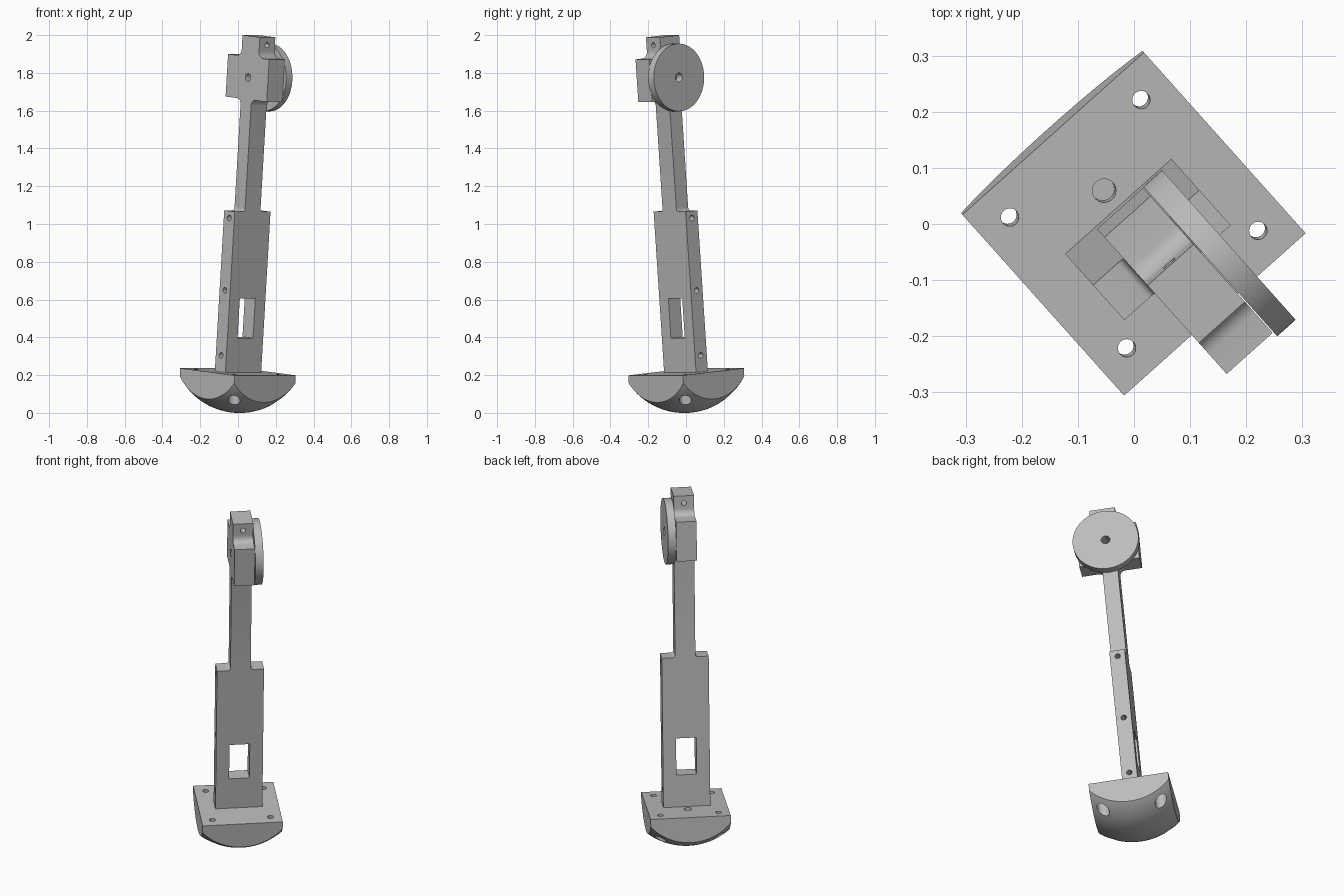
import bpy, bmesh, math
from mathutils import Matrix, Vector

cube = bpy.data.objects.get("Cube")
if cube:
    bpy.data.objects.remove(cube, do_unlink=True)

grey = bpy.data.materials.new("machined_grey")
grey.use_nodes = True
grey.diffuse_color = (0.5, 0.5, 0.5, 1)
grey.node_tree.nodes["Principled BSDF"].inputs["Base Color"].default_value = (0.5, 0.5, 0.5, 1)

# Whole leg leans on its foot: yaw, then tilt about the foot's top centre
FOOT_TOP = 0.2175
POSE = (Matrix.Translation((0, 0, FOOT_TOP))
        @ Matrix.Rotation(math.radians(-48.2), 4, 'Z')
        @ Matrix.Rotation(math.radians(5), 4, 'Y')
        @ Matrix.Translation((0, 0, -FOOT_TOP)))


def new_object(name, bm):
    bmesh.ops.recalc_face_normals(bm, faces=bm.faces)
    mesh = bpy.data.meshes.new(name)
    bm.to_mesh(mesh)
    bm.free()
    mesh.materials.append(grey)
    obj = bpy.data.objects.new(name, mesh)
    bpy.context.collection.objects.link(obj)
    return obj


def box(name, lo, hi):
    bm = bmesh.new()
    bmesh.ops.create_cube(bm, size=1)
    lo, hi = Vector(lo), Vector(hi)
    for v in bm.verts:
        v.co = (lo + hi) / 2 + v.co * (hi - lo)
    return new_object(name, bm)


def cylinder(name, axis, centre, radius, length, sides=32):
    bm = bmesh.new()
    bmesh.ops.create_cone(bm, cap_ends=True, segments=sides, radius1=radius,
                          radius2=radius, depth=length)
    turn = Vector((0, 0, 1)).rotation_difference(Vector(axis)).to_matrix().to_4x4()
    bm.transform(Matrix.Translation(centre) @ turn)
    return new_object(name, bm)


def fillet(points, steps=6):
    """Round each (a, z, radius) right-angled corner with an arc."""
    out = []
    for i, (a, z, r) in enumerate(points):
        p = Vector((a, z))
        if r == 0:
            out.append(p)
            continue
        d0 = (Vector(points[i - 1][:2]) - p).normalized()
        d1 = (Vector(points[(i + 1) % len(points)][:2]) - p).normalized()
        for k in range(steps + 1):
            t = k / steps * math.pi / 2
            out.append(p + r * (d0 * (1 - math.sin(t)) + d1 * (1 - math.cos(t))))
    return out


def plate(name, outline, half, along):
    """Extrude an outline in (x, z) along y, or in (y, z) along x."""
    bm = bmesh.new()
    place = (lambda p: (p.x, -half, p.y)) if along == 'Y' else (lambda p: (-half, p.x, p.y))
    face = bm.faces.new([bm.verts.new(place(p)) for p in fillet(outline)])
    ext = bmesh.ops.extrude_face_region(bm, geom=[face])
    shift = Vector((0, 2 * half, 0)) if along == 'Y' else Vector((2 * half, 0, 0))
    bmesh.ops.translate(bm, vec=shift,
                        verts=[g for g in ext["geom"] if isinstance(g, bmesh.types.BMVert)])
    return new_object(name, bm)


def carve(obj, cutters, operation='DIFFERENCE'):
    for c in cutters:
        m = obj.modifiers.new("carve", 'BOOLEAN')
        m.operation, m.object, m.solver = operation, c, 'EXACT'
    graph = bpy.context.evaluated_depsgraph_get()
    mesh = bpy.data.meshes.new_from_object(obj.evaluated_get(graph))
    obj.modifiers.clear()
    obj.data = mesh
    for c in cutters:
        bpy.data.objects.remove(c, do_unlink=True)


X, Y, Z = (1, 0, 0), (0, 1, 0), (0, 0, 1)

# Foot: square block with a domed sole
W, DOME = 0.217, 0.356
foot = box("foot", (-W, -W, -0.1), (W, W, FOOT_TOP))
bm = bmesh.new()
bmesh.ops.create_uvsphere(bm, u_segments=96, v_segments=64, radius=DOME)
bm.transform(Matrix.Translation((0, 0, DOME)))
carve(foot, [new_object("dome", bm)], 'INTERSECT')

# Counterbored corner holes and a blind locating hole
cuts = [cylinder("pin_cut", Z, (-0.08, 0, FOOT_TOP), 0.021, 0.1)]
for sx in (-1, 1):
    for sy in (-1, 1):
        cx, cy = 0.157 * sx, 0.157 * sy
        cuts.append(cylinder("bolt_cut", Z, (cx, cy, 0.2), 0.016, 0.5))
        cuts.append(cylinder("bore_cut", Z, (cx, cy, 0.05), 0.032, 0.2))
carve(foot, cuts)

# Lower leg: wide plate with a window, side holes and filleted shoulders
T, LW, UW = 0.042, 0.127, 0.055
right_side = [(LW, FOOT_TOP, 0), (LW, 1.072, 0), (UW, 1.072, 0.015), (UW, 1.1, 0)]
left_side = [(-a, z, r) for a, z, r in reversed(right_side)]
lower_leg = plate("lower_leg", right_side + left_side, T, 'X')
carve(lower_leg, [box("window_cut", (-0.1, -0.055, 0.4), (0.1, 0.055, 0.61))]
      + [cylinder("side_cut", Y, (0, 0, z), 0.015, 0.4) for z in (0.305, 0.65, 1.035)])

# Upper leg and cross-shaped head in one profile
ARM, LOW, HIGH, TOP = 0.164, 1.666, 1.892, 2.002
upper_leg = plate("upper_leg_and_head", [
    (T, 1.1, 0), (T, LOW, 0.03), (ARM, LOW, 0), (ARM, HIGH, 0),
    (0.08, HIGH, 0.035), (0.08, TOP, 0), (-0.058, TOP, 0), (-0.058, HIGH, 0.035),
    (-ARM, HIGH, 0), (-ARM, LOW, 0), (-T, LOW, 0.03), (-T, 1.1, 0)], UW, 'Y')
HUB = (0.004, 0, 1.782)
carve(upper_leg, [cylinder("axle_cut", Y, HUB, 0.021, 0.5),
                  cylinder("head_cut", X, (0, 0, 1.96), 0.014, 0.5)])

# Joint disc on the side of the head
disc = cylinder("joint_disc", Y, (HUB[0], 0.079, HUB[2]), 0.179, 0.044, 96)
carve(disc, [cylinder("disc_cut", Y, HUB, 0.024, 0.5)])

# Pose everything and smooth the curved faces
bpy.ops.object.select_all(action='DESELECT')
for part in (foot, lower_leg, upper_leg, disc):
    part.data.transform(POSE)
    part.select_set(True)
    bpy.context.view_layer.objects.active = part
bpy.ops.object.shade_smooth_by_angle(angle=math.radians(30))
